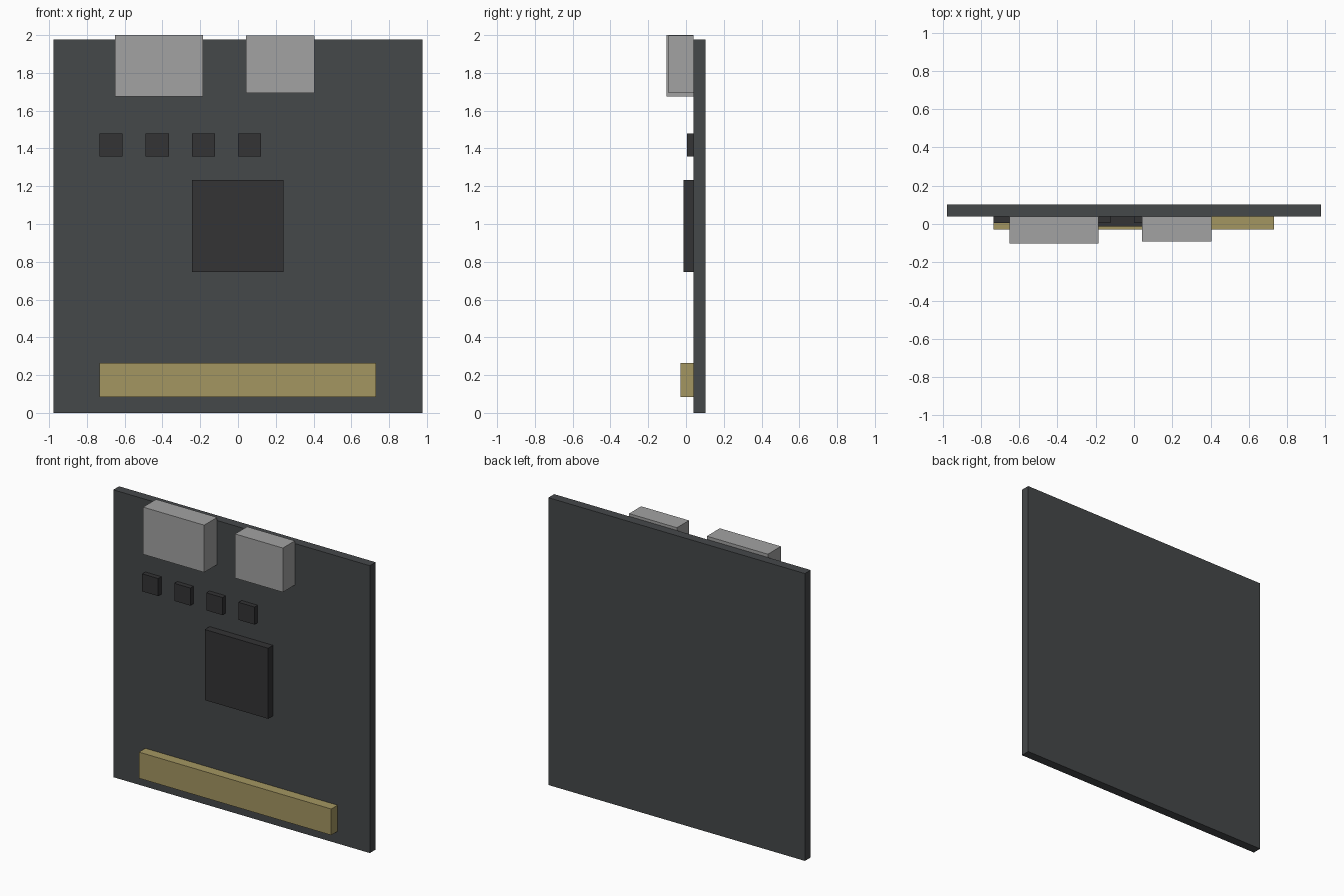
import bpy

if "Cube" in bpy.data.objects:
    bpy.data.objects.remove(bpy.data.objects["Cube"])


def material(name, color):
    m = bpy.data.materials.new(name)
    m.diffuse_color = (*color, 1)
    m.use_nodes = True
    m.node_tree.nodes["Principled BSDF"].inputs["Base Color"].default_value = m.diffuse_color
    return m


def box(name, x, y, z, mat):
    """Box from (min, max) extents on each axis."""
    bpy.ops.mesh.primitive_cube_add(
        size=1, location=[(a + b) / 2 for a, b in (x, y, z)])
    ob = bpy.context.object
    ob.name = name
    ob.scale = [b - a for a, b in (x, y, z)]
    bpy.ops.object.transform_apply(location=False, rotation=False, scale=True)
    ob.data.materials.append(mat)
    return ob


board_mat = material("board_grey", (0.06, 0.065, 0.068))
chip_mat = material("chip_black", (0.033, 0.033, 0.035))
metal_mat = material("metal", (0.36, 0.36, 0.36))
gold_mat = material("gold", (0.37, 0.305, 0.12))

FACE = 0.039   # front face of the board
BACK = 0.102

# Circuit board
box("circuit_board", (-0.977, 0.977), (FACE, BACK), (0, 1.978), board_mat)

# Port shells along the top edge, slightly overhanging it
box("large_port", (-0.651, -0.186), (-0.102, FACE), (1.675, 2.0), metal_mat)
box("small_port", (0.042, 0.406), (-0.092, FACE), (1.693, 1.997), metal_mat)

# Processor and the row of small chips
box("processor", (-0.243, 0.24), (-0.014, FACE), (0.747, 1.233), chip_mat)
for i in range(4):
    x = -0.733 + i * 0.2445
    box(f"small_chip_{i + 1}", (x, x + 0.122), (0.005, FACE), (1.357, 1.478), chip_mat)

# Pin header strip near the bottom
box("pin_header", (-0.733, 0.731), (-0.03, FACE), (0.084, 0.264), gold_mat)
